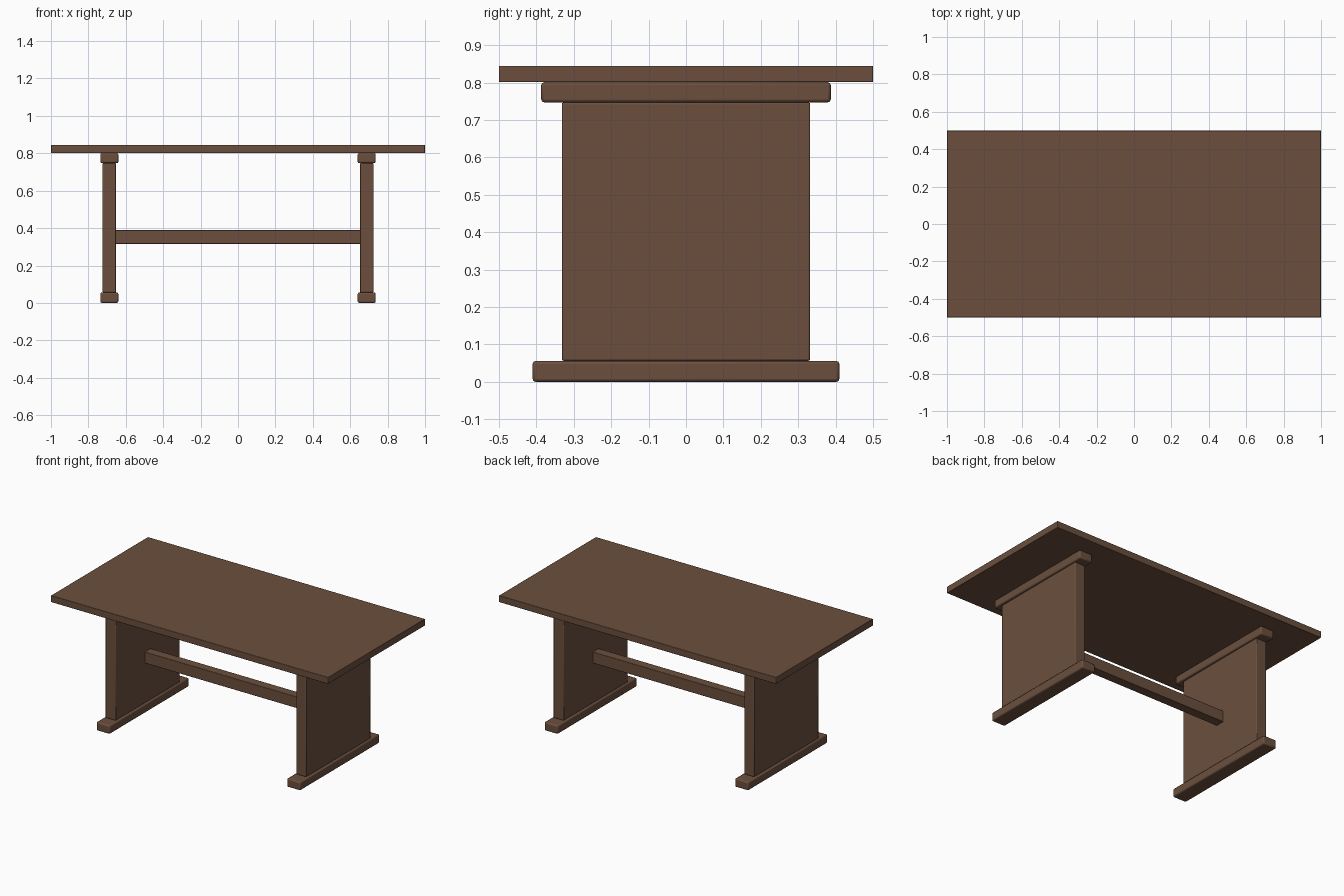
import bpy

if "Cube" in bpy.data.objects:
    bpy.data.objects.remove(bpy.data.objects["Cube"])

wood = bpy.data.materials.new("dark brown wood")
wood.diffuse_color = (0.147, 0.078, 0.048, 1.0)
wood.use_nodes = True
wood.node_tree.nodes["Principled BSDF"].inputs["Base Color"].default_value = wood.diffuse_color


def block(name, lo, hi, bevel):
    """Box between two corners with softly rounded edges."""
    bpy.ops.mesh.primitive_cube_add(
        size=1, location=[(a + b) / 2 for a, b in zip(lo, hi)])
    ob = bpy.context.object
    ob.name = name
    ob.scale = [b - a for a, b in zip(lo, hi)]
    bpy.ops.object.transform_apply(location=False, rotation=False, scale=True)
    ob.data.materials.append(wood)
    mod = ob.modifiers.new("rounded edges", 'BEVEL')
    mod.width = bevel
    mod.segments = 2
    bpy.ops.object.shade_smooth_by_angle()
    return ob


# Table top
block("table_top", (-1, -0.5, 0.801), (1, 0.5, 0.845), 0.003)

# Trestle at each end: foot, panel leg and bearer under the top
for side, s in (("left", -1), ("right", 1)):
    c = 0.688 * s
    block(side + "_foot", (c - 0.048, -0.41, 0), (c + 0.048, 0.41, 0.056), 0.008)
    block(side + "_leg_panel", (c - 0.037, -0.332, 0.056), (c + 0.037, 0.332, 0.747), 0.005)
    block(side + "_bearer", (c - 0.048, -0.387, 0.747), (c + 0.048, 0.387, 0.801), 0.008)

# Stretcher joining the two leg panels
block("stretcher", (-0.66, -0.03, 0.316), (0.66, 0.03, 0.39), 0.003)
